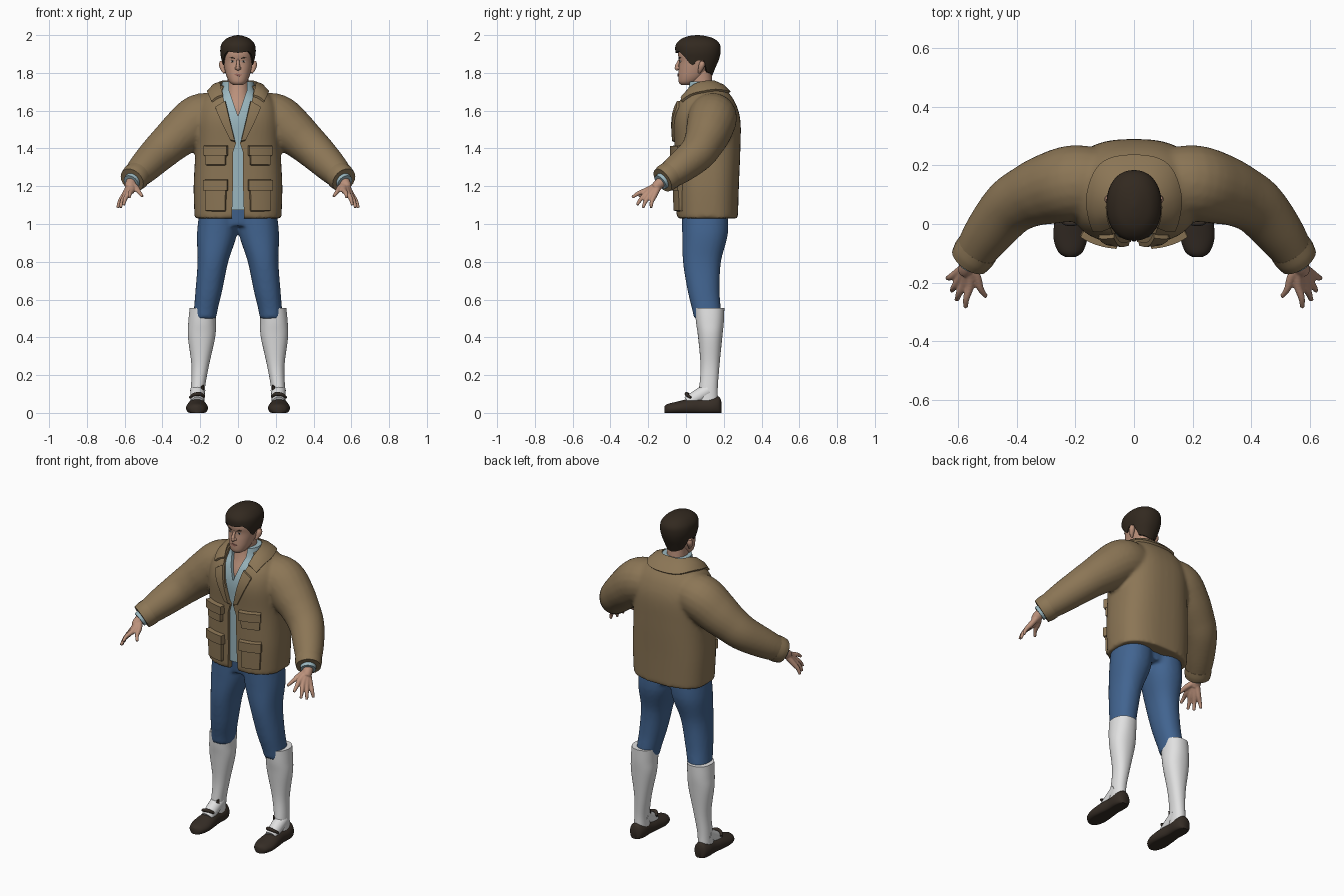
import bpy, bmesh, math
from mathutils import Vector
from mathutils.bvhtree import BVHTree

cube = bpy.data.objects.get("Cube")
if cube:
    bpy.data.objects.remove(cube, do_unlink=True)


def material(name, r, g, b):
    m = bpy.data.materials.new(name)
    m.use_nodes = True
    m.diffuse_color = (r, g, b, 1)
    m.node_tree.nodes["Principled BSDF"].inputs["Base Color"].default_value = (r, g, b, 1)
    return m


TAN = material("tan_cloth", .26, .18, .092)
DENIM = material("blue_denim", .054, .128, .28)
WHITE = material("white_knit", .75, .75, .75)
SHIRT = material("pale_blue_cloth", .33, .48, .53)
SKIN = material("skin", .50, .285, .2)
LIP = material("lip_red", .33, .14, .11)
HAIR = material("dark_brown_hair", .032, .022, .014)
LEATHER = material("dark_leather", .036, .026, .019)


def resample(rows, n=5):
    """Smooth interpolation through the rows."""
    out = []
    for i in range(len(rows) - 1):
        p = [Vector(rows[min(max(k, 0), len(rows) - 1)]) for k in range(i - 1, i + 3)]
        for s in range(n):
            t = s / n
            out.append(.5 * (2 * p[1] + (p[2] - p[0]) * t + (2 * p[0] - 5 * p[1] + 4 * p[2] - p[3]) * t * t
                             + (3 * p[1] - p[0] - 3 * p[2] + p[3]) * t ** 3))
    return out + [Vector(rows[-1])]


def power(v, e):
    return math.copysign(abs(v) ** (2 / e), v)


def stack(rows, e=2.2, n=40):
    """Horizontal rings from rows of height, centre x, half width, front y, back y."""
    rings = []
    for z, cx, xh, yf, yb in resample(rows):
        angles = [2 * math.pi * k / n for k in range(n)]
        rings.append([Vector((cx + xh * power(math.sin(a), e),
                              (yf + yb) / 2 - (yb - yf) / 2 * power(math.cos(a), e), z)) for a in angles])
    return rings


def tube(pts, n=20, steps=5):
    """Round rings along a path of x, y, z, radius."""
    path = resample(pts, steps)
    rings = []
    for i, p in enumerate(path):
        d = (path[min(i + 1, len(path) - 1)] - path[max(i - 1, 0)]).to_3d()
        q = d.to_track_quat('Z', 'Y')
        rings.append([p.to_3d() + q @ Vector((math.cos(a), math.sin(a), 0)) * p[3]
                      for a in (2 * math.pi * k / n for k in range(n))])
    return rings


def mirror(pts):
    return [(-p[0],) + tuple(p[1:]) for p in pts]


def finish(name, bm, mat, angle=50):
    me = bpy.data.meshes.new(name)
    bm.to_mesh(me)
    bm.free()
    ob = bpy.data.objects.new(name, me)
    bpy.context.collection.objects.link(ob)
    me.materials.append(mat)
    bpy.ops.object.select_all(action='DESELECT')
    ob.select_set(True)
    bpy.context.view_layer.objects.active = ob
    bpy.ops.object.shade_smooth_by_angle(angle=math.radians(angle))
    return ob


def build(name, parts, mat, voxel=0, smooth=6):
    """Skin each set of rings, cap its ends, optionally fuse all parts."""
    bm = bmesh.new()
    for rings in parts:
        vs = [[bm.verts.new(p) for p in r] for r in rings]
        n = len(vs[0])
        for a, b in zip(vs, vs[1:]):
            for k in range(n):
                bm.faces.new((a[k], a[(k + 1) % n], b[(k + 1) % n], b[k]))
        bm.faces.new(vs[0])
        bm.faces.new(vs[-1])
    bmesh.ops.recalc_face_normals(bm, faces=bm.faces)
    ob = finish(name, bm, mat)
    if voxel:
        m = ob.modifiers.new("fuse", 'REMESH')
        m.mode, m.voxel_size, m.use_smooth_shade = 'VOXEL', voxel, True
        s = ob.modifiers.new("relax", 'SMOOTH')
        s.factor, s.iterations = .5, smooth
        bpy.ops.object.modifier_apply(modifier="fuse")
        bpy.ops.object.modifier_apply(modifier="relax")
    return ob


def cut(ob, half, depth):
    """Remove a symmetric front opening given by its right-half outline."""
    outline = half + [(-x, z) for x, z in reversed(half) if x]
    cutter = build("cutter", [[[Vector((x, y, z)) for x, z in outline] for y in (-.3, depth)]], ob.data.materials[0])
    cutter.hide_render = True
    bpy.context.view_layer.objects.active = ob
    m = ob.modifiers.new("opening", 'BOOLEAN')
    m.operation, m.object = 'DIFFERENCE', cutter
    bpy.ops.object.modifier_apply(modifier="opening")
    bpy.data.objects.remove(cutter, do_unlink=True)
    bpy.ops.object.select_all(action='DESELECT')
    ob.select_set(True)
    bpy.ops.object.shade_smooth_by_angle(angle=math.radians(50))


def surface(ob):
    return BVHTree.FromPolygons([v.co.copy() for v in ob.data.vertices], [p.vertices[:] for p in ob.data.polygons])


def patch(name, corners, tree, depth, mat):
    """Raised panel that follows a surface between four corners."""
    a, b, c, d = [Vector(p) for p in corners]
    ts = [0, .04, .2, .35, .5, .65, .8, .96, 1]
    bm = bmesh.new()
    grid = []
    for v in ts:
        row = []
        for u in ts:
            co, no, _, _ = tree.find_nearest(a.lerp(b, u).lerp(d.lerp(c, u), v))
            edge = u in (0, 1) or v in (0, 1)
            row.append(bm.verts.new(co + no * (-.003 if edge else depth)))
        grid.append(row)
    for r, s in zip(grid, grid[1:]):
        for k in range(len(ts) - 1):
            bm.faces.new((r[k], r[k + 1], s[k + 1], s[k]))
    bm.normal_update()
    mid = a.lerp(b, .5).lerp(d.lerp(c, .5), .5)
    if sum((f.normal for f in bm.faces), Vector()).dot(tree.find_nearest(mid)[1]) < 0:
        bmesh.ops.reverse_faces(bm, faces=bm.faces)
    return finish(name, bm, mat)


def panel(name, s, xz, tree, depth, mat, y):
    return patch(name, [(s * x, y, z) for x, z in xz], tree, depth, mat)


SIDES = (("left", 1), ("right", -1))

# Jacket: torso and sleeves fused, then opened at the front
torso = stack([(1.03, 0, .23, -.05, .275), (1.2, 0, .235, -.055, .28), (1.4, 0, .225, -.06, .288),
               (1.55, 0, .222, -.068, .288), (1.64, 0, .2, -.045, .262), (1.7, 0, .15, 0, .222),
               (1.735, 0, .1, .025, .185)], 2.6)
arm = [(.1, .14, 1.575, .115), (.2, .14, 1.56, .13), (.29, .12, 1.49, .122), (.36, .095, 1.43, .108),
       (.425, .055, 1.37, .098), (.5, -.035, 1.295, .084), (.557, -.118, 1.236, .066)]
jacket = build("jacket", [torso, tube(arm), tube(mirror(arm))], TAN, .01, 8)
cloth = surface(jacket)
cut(jacket, [(.09, 1.78), (.078, 1.67), (.022, 1.45), (.01, 1.43), (.026, 1.38), (.028, 1.15), (.035, .98)], .04)

# Turned-down collar
half = [(0, .15, 1.76, 0, .235, 1.7), (.06, .14, 1.76, .1, .21, 1.7), (.092, .08, 1.755, .155, .11, 1.7),
        (.092, .025, 1.73, .155, .03, 1.685), (.08, -.015, 1.685, .14, -.025, 1.65)]
collar = []
for row in resample([(-r[0], r[1], r[2], -r[3], r[4], r[5]) for r in half[:0:-1]] + half):
    inner, (co, no, _, _) = Vector(row[:3]), cloth.find_nearest(Vector(row[3:]))
    outer = co + no * .013
    collar.append([inner - Vector((0, 0, .04)), inner, inner.lerp(outer, .5) + no * .01, outer, co - no * .006])
build("jacket_collar", [collar], TAN)

for side, s in SIDES:
    # Lapels and flap pockets
    panel(side + "_lapel", s, [(.072, 1.675), (.135, 1.632), (.04, 1.44), (.014, 1.43)], cloth, .012, TAN, -.07)
    for level, top, flap, low in (("chest", 1.415, 1.36, 1.31), ("hip", 1.235, 1.175, 1.065)):
        panel(f"{side}_{level}_pocket", s, [(.06, top - .01), (.2, top - .01), (.195, low), (.065, low)],
              cloth, .018, TAN, -.07)
        panel(f"{side}_{level}_flap", s, [(.052, top), (.207, top), (.207, flap), (.052, flap)],
              cloth, .027, TAN, -.07)
    # Cuff, shirt cuff and hand
    flip = (lambda p: p) if s > 0 else mirror
    build(side + "_cuff", [tube(flip([(.533, -.083, 1.26, .074), (.548, -.105, 1.245, .074),
                                      (.561, -.124, 1.232, .069)]))], TAN)
    build(side + "_shirt_cuff", [tube(flip([(.55, -.11, 1.24, .045), (.567, -.136, 1.22, .043)]))], SHIRT)
    fingers = [((.56, -.205, 1.18), (.575, -.285, 1.14)), ((.578, -.2, 1.167), (.605, -.26, 1.1)),
               ((.593, -.187, 1.157), (.622, -.228, 1.085)), ((.604, -.168, 1.15), (.637, -.185, 1.085)),
               ((.538, -.18, 1.19), (.505, -.248, 1.145))]
    hand = [tube(flip([(.55, -.1, 1.245, .03), (.57, -.145, 1.21, .028), (.576, -.165, 1.19, .024)]))]
    for knuckle, tip in fingers:
        bend = Vector(knuckle).lerp(Vector(tip), .55) + Vector((.004, -.004, .004))
        hand.append(tube(flip([(.566, -.14, 1.212, .018), knuckle + (.0155,), (*bend, .0115), tip + (.008,)])))
    build(side + "_hand", hand, SKIN, .0045, 4)

# Shirt with open neck, over neck and chest
shirt = build("shirt", [stack([(1.075, 0, .19, -.035, .24), (1.4, 0, .19, -.044, .25), (1.55, 0, .18, -.05, .25),
                               (1.64, 0, .15, -.032, .22), (1.7, 0, .1, -.004, .19), (1.755, 0, .082, .01, .16)])], SHIRT)
cut(shirt, [(0, 1.57), (.048, 1.71), (.05, 1.8)], .045)
build("neck", [stack([(1.5, 0, .1, -.02, .15), (1.6, 0, .085, -.025, .15), (1.68, 0, .064, .003, .145),
                      (1.74, 0, .056, .018, .14), (1.82, 0, .056, .025, .135)])], SKIN)

# Trousers: both legs fused at the hips
leg = [(1.1, .1, .1, -.022, .22), (.95, .111, .106, -.02, .222), (.8, .133, .081, -.016, .185),
       (.65, .154, .071, .008, .178), (.55, .17, .063, .032, .184), (.5, .176, .06, .042, .182)]
legs = [stack([(z, s * cx, xh, yf, yb) for z, cx, xh, yf, yb in leg]) for _, s in SIDES]
build("trousers", legs + [stack([(1.12, 0, .2, -.02, .21), (.99, 0, .16, -.005, .2)])], DENIM, .01, 5)

for side, s in SIDES:
    # Long socks and low shoes
    sock = build(side + "_sock", [stack([(.555, s * .185, .071, .047, .203), (.48, s * .19, .073, .053, .2),
                                         (.4, s * .193, .072, .064, .192), (.25, s * .2, .046, .077, .177),
                                         (.13, s * .212, .037, .07, .168), (.05, s * .215, .037, .06, .17)])], WHITE)
    build(side + "_sock_instep", [tube([(s * .213, .12, .12, .04), (s * .214, .06, .085, .037),
                                        (s * .215, .01, .055, .034)])], WHITE)
    rings = []
    for y, xh, top in resample([(-.113, .016, .036), (-.095, .042, .048), (-.045, .058, .06), (.02, .053, .075),
                                (.08, .045, .078), (.14, .047, .085), (.175, .037, .085), (.187, .018, .06)]):
        rings.append([Vector((s * .217 + xh * math.cos(a), y, max(0, top * (.4 + .6 * math.sin(a)))))
                      for a in (2 * math.pi * k / 28 for k in range(28))])
    build(side + "_shoe", [rings], LEATHER)
    panel(side + "_ankle_tab", s, [(.182, .15), (.2, .14), (.205, .085), (.178, .085)], surface(sock), .006, LEATHER, .08)
    build(side + "_shoe_bow", [tube([(s * .18, .025, .085, .007), (s * .2, .005, .1, .01), (s * .235, .005, .096, .009),
                                     (s * .255, .025, .08, .006)])], LEATHER)

# Head
head = build("head", [stack([(1.735, 0, .024, -.025, .03), (1.75, 0, .044, -.038, .06), (1.78, 0, .06, -.041, .1),
                             (1.82, 0, .071, -.039, .13), (1.86, 0, .078, -.036, .15), (1.9, 0, .08, -.042, .16),
                             (1.94, 0, .076, -.032, .16), (1.97, 0, .055, .0, .135), (1.985, 0, .02, .04, .09)])], SKIN)
face = surface(head)
build("nose", [tube([(0, -.032, 1.872, .007), (0, -.043, 1.848, .009), (0, -.05, 1.828, .0115), (0, -.042, 1.815, .008)])]
      + [tube([(s * .011, -.032, 1.828, .006), (s * .011, -.043, 1.821, .007)]) for _, s in SIDES], SKIN, .003, 3)
panel("lips", 1, [(-.026, 1.79), (-.01, 1.798), (.026, 1.79), (.01, 1.781)], face, .004, LIP, -.05)
for side, s in SIDES:
    panel(side + "_eye", s, [(.019, 1.859), (.034, 1.867), (.048, 1.861), (.034, 1.855)], face, .002, WHITE, -.04)
    panel(side + "_iris", s, [(.029, 1.866), (.038, 1.866), (.038, 1.856), (.029, 1.856)], face, .004, HAIR, -.04)
    panel(side + "_eyebrow", s, [(.014, 1.874), (.035, 1.884), (.055, 1.877), (.035, 1.876)], face, .004, HAIR, -.04)
    build(side + "_ear", [tube([(s * .072, .068, 1.8, .006), (s * .08, .076, 1.818, .012), (s * .085, .084, 1.842, .016),
                                (s * .086, .088, 1.862, .01)])], SKIN)

# Hair cap with a shaped hairline
line = [(0, 1.906), (35, 1.914), (52, 1.89), (68, 1.85), (78, 1.84), (88, 1.866), (105, 1.866), (122, 1.805), (180, 1.785)]
shape = resample([(1.775, .056, .0, .135), (1.83, .077, -.035, .157), (1.87, .087, -.048, .174), (1.91, .094, -.056, .183),
                  (1.95, .089, -.054, .18), (1.98, .064, -.025, .15), (1.995, .03, .015, .105), (2.0, .004, .055, .065)])


def lookup(rows, x):
    for a, b in zip(rows, rows[1:]):
        if x <= b[0]:
            return Vector(a).lerp(Vector(b), (x - a[0]) / (b[0] - a[0]))
    return Vector(rows[-1])


cap = []
for j in range(-1, 25):
    t = 1 - (1 - max(j, 0) / 24) ** 1.6
    ring = []
    for k in range(72):
        deg = k * 5
        low = lookup(line, min(deg, 360 - deg))[1]
        z, xh, yf, yb = lookup(shape, low + (2.0 - low) * t)
        f = .82 if j < 0 else 1
        a = math.radians(deg)
        ring.append(Vector((f * xh * power(math.sin(a), 2.2),
                            (yf + yb) / 2 - f * (yb - yf) / 2 * power(math.cos(a), 2.2), z)))
    cap.append(ring)
build("hair", [cap], HAIR)
